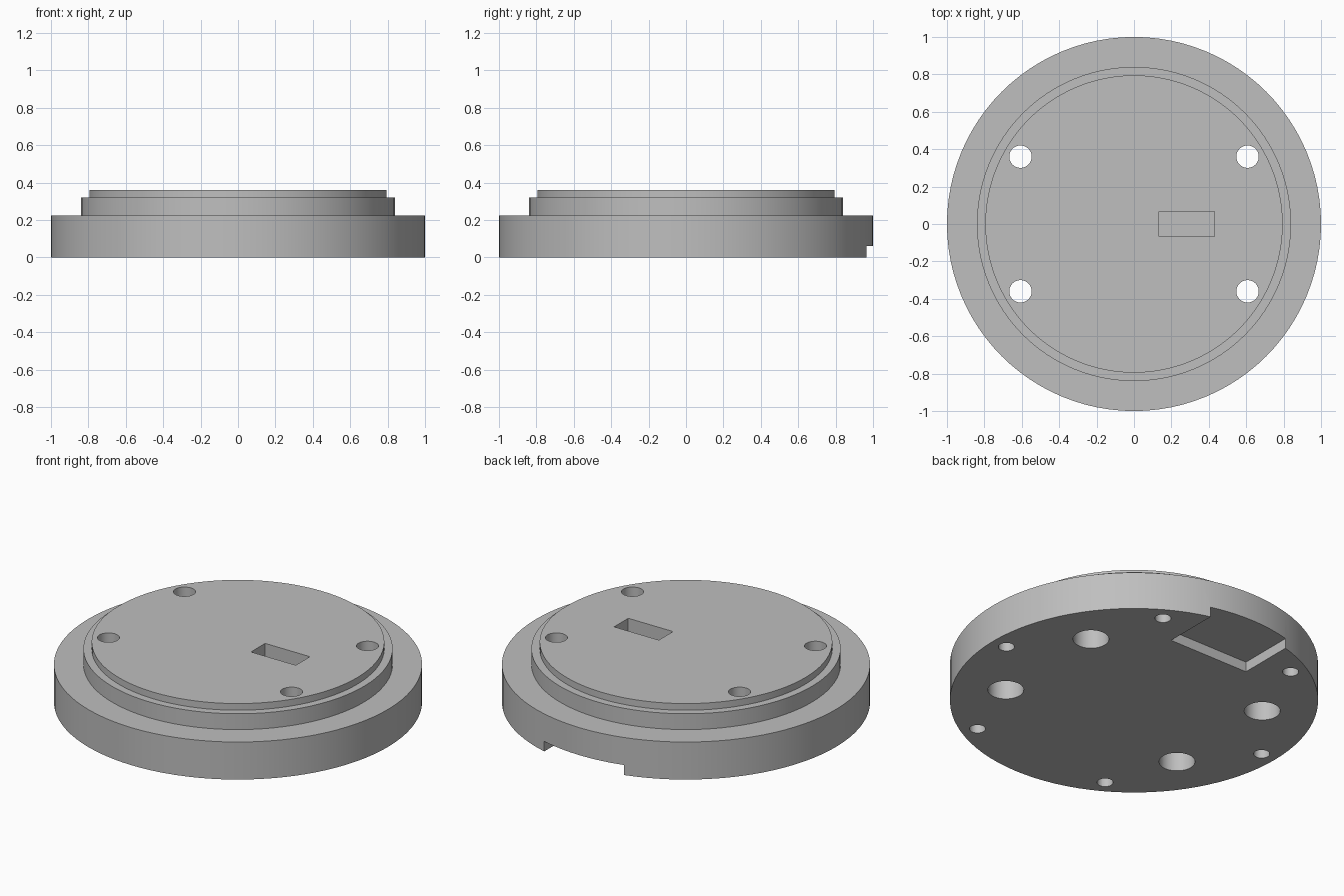
import bpy
import bmesh
import math

if "Cube" in bpy.data.objects:
    bpy.data.objects.remove(bpy.data.objects["Cube"])

grey = bpy.data.materials.new("plain grey")
grey.diffuse_color = (0.52, 0.52, 0.52, 1)
grey.use_nodes = True
grey.node_tree.nodes["Principled BSDF"].inputs["Base Color"].default_value = grey.diffuse_color


def finish(name, bm):
    bmesh.ops.recalc_face_normals(bm, faces=bm.faces)
    mesh = bpy.data.meshes.new(name)
    bm.to_mesh(mesh)
    bm.free()
    obj = bpy.data.objects.new(name, mesh)
    bpy.context.collection.objects.link(obj)
    mesh.materials.append(grey)
    return obj


def turned(name, profile, sides, x=0, y=0):
    """Closed solid of revolution from (radius, z) steps, bottom to top."""
    bm = bmesh.new()
    rings = []
    for r, z in profile:
        rings.append([bm.verts.new((x + r * math.cos(2 * math.pi * i / sides),
                                    y + r * math.sin(2 * math.pi * i / sides), z))
                      for i in range(sides)])
    for a, b in zip(rings, rings[1:]):
        for i in range(sides):
            j = (i + 1) % sides
            bm.faces.new((a[i], a[j], b[j], b[i]))
    bm.faces.new(rings[0])
    bm.faces.new(rings[-1])
    return finish(name, bm)


def block(name, x0, x1, y0, y1, z0, z1):
    bm = bmesh.new()
    bmesh.ops.create_cube(bm, size=1)
    for v in bm.verts:
        v.co = ((x0, x1)[v.co.x > 0], (y0, y1)[v.co.y > 0], (z0, z1)[v.co.z > 0])
    return finish(name, bm)


# Stepped disc: wide flange, shoulder and raised face
body = turned("stepped_disc", [(1, 0), (1, 0.225), (0.84, 0.225), (0.84, 0.32),
                               (0.795, 0.32), (0.795, 0.36)], 96)
cutters = []

# Four bolt holes, counterbored from below
for sx in (-1, 1):
    for sy in (-1, 1):
        cutters.append(turned("bolt_hole", [(0.098, -0.1), (0.098, 0.2), (0.06, 0.2),
                                            (0.06, 0.5)], 32, sx * 0.607, sy * 0.36))

# Ring of six blind holes in the underside
for k in range(6):
    a = math.radians(60 * k)
    cutters.append(turned("blind_hole", [(0.044, -0.1), (0.044, 0.15)], 24,
                          0.905 * math.cos(a), 0.905 * math.sin(a)))

# Rectangular pocket in the top, and the notch under the back rim
cutters.append(block("top_pocket", 0.133, 0.43, -0.067, 0.067, 0.16, 0.5))
cutters.append(block("rim_notch", -0.265, 0.265, 0.63, 1.2, -0.1, 0.06))

# Cut everything out of the disc
bpy.context.view_layer.objects.active = body
body.select_set(True)
for cutter in cutters:
    mod = body.modifiers.new("cut", 'BOOLEAN')
    mod.operation = 'DIFFERENCE'
    mod.solver = 'EXACT'
    mod.object = cutter
    bpy.ops.object.modifier_apply(modifier=mod.name)
    bpy.data.objects.remove(cutter)

bpy.ops.object.shade_smooth_by_angle(angle=math.radians(30))
